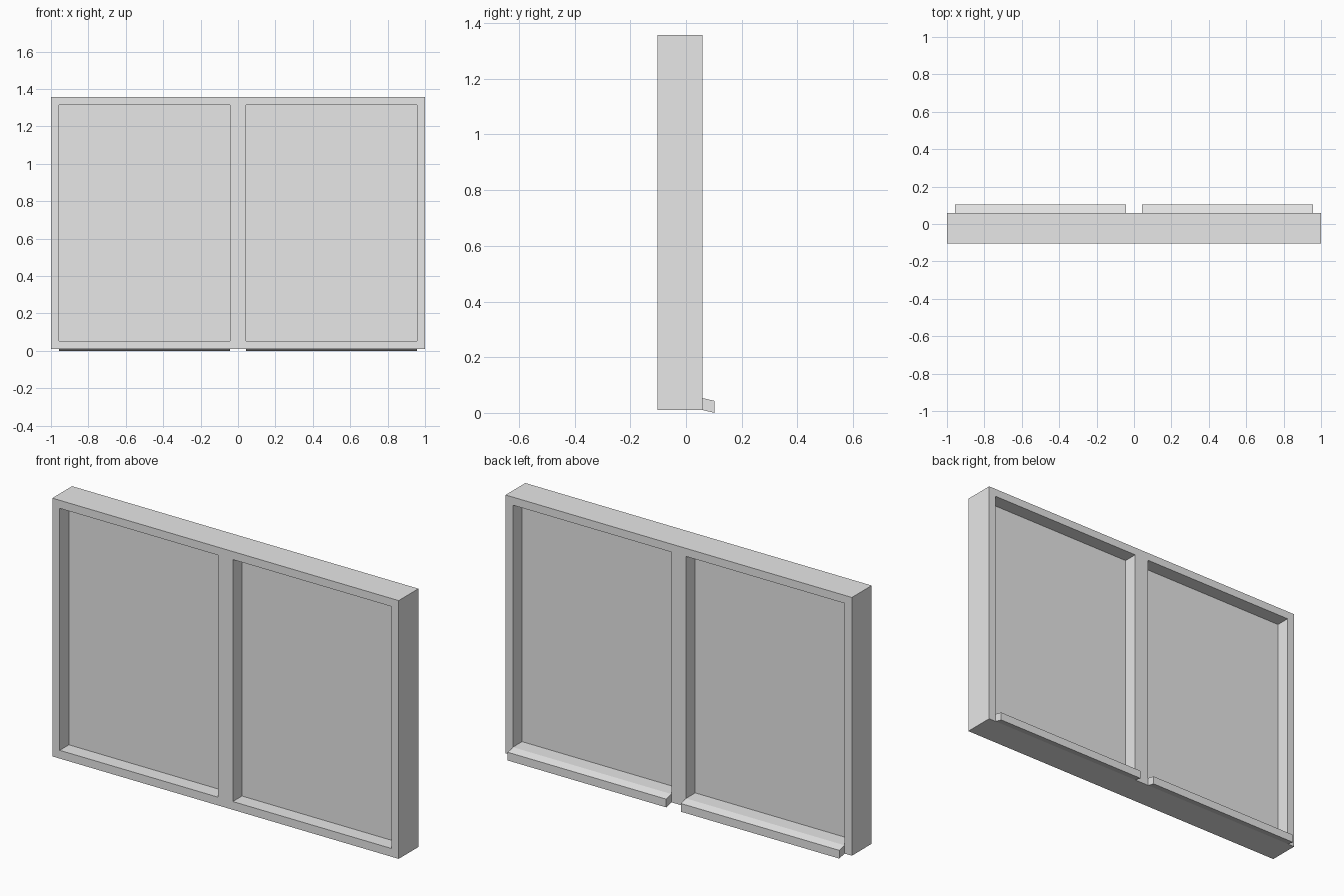
import bpy, bmesh

if "Cube" in bpy.data.objects:
    bpy.data.objects.remove(bpy.data.objects["Cube"])

FRONT, BACK, SILL_Y = -0.103, 0.06, 0.103
Z0, Z1, Z2, Z3 = 0.01, 0.053, 1.316, 1.358
X_IN, X_OUT = 0.0425, 0.9575

grey = bpy.data.materials.new("light grey")
grey.diffuse_color = (0.8, 0.8, 0.8, 1)
grey.use_nodes = True
grey.node_tree.nodes["Principled BSDF"].inputs["Base Color"].default_value = grey.diffuse_color


def finish(bm, name):
    bmesh.ops.recalc_face_normals(bm, faces=bm.faces[:])
    me = bpy.data.meshes.new(name)
    bm.to_mesh(me)
    bm.free()
    me.materials.append(grey)
    ob = bpy.data.objects.new(name, me)
    bpy.context.collection.objects.link(ob)
    return ob


def extrude(bm, faces, vec):
    out = bmesh.ops.extrude_face_region(bm, geom=faces)
    verts = [g for g in out["geom"] if isinstance(g, bmesh.types.BMVert)]
    bmesh.ops.translate(bm, verts=verts, vec=vec)


# Frame: a cell grid without the two openings, pushed to depth
xs = (-1, -X_OUT, -X_IN, X_IN, X_OUT, 1)
zs = (Z0, Z1, Z2, Z3)
bm = bmesh.new()
grid = [[bm.verts.new((x, FRONT, z)) for z in zs] for x in xs]
cells = []
for i in range(5):
    for k in range(3):
        if k == 1 and i in (1, 3):
            continue
        cells.append(bm.faces.new((grid[i][k], grid[i + 1][k],
                                   grid[i + 1][k + 1], grid[i][k + 1])))
extrude(bm, cells, (0, BACK - FRONT, 0))
finish(bm, "window_frame")

# Panes and sloping outer sills, one pair per opening
MID = (FRONT + BACK) / 2
pane = [(MID - 0.006, Z1), (MID + 0.006, Z1), (MID + 0.006, Z2), (MID - 0.006, Z2)]
sill = [(BACK, Z0), (SILL_Y, 0.0), (SILL_Y, 0.043), (BACK, Z1)]
for side, left in (("left", -X_OUT), ("right", X_IN)):
    for part, profile in (("pane", pane), ("sill", sill)):
        bm = bmesh.new()
        face = bm.faces.new([bm.verts.new((left, y, z)) for y, z in profile])
        extrude(bm, [face], (X_OUT - X_IN, 0, 0))
        finish(bm, side + "_" + part)
